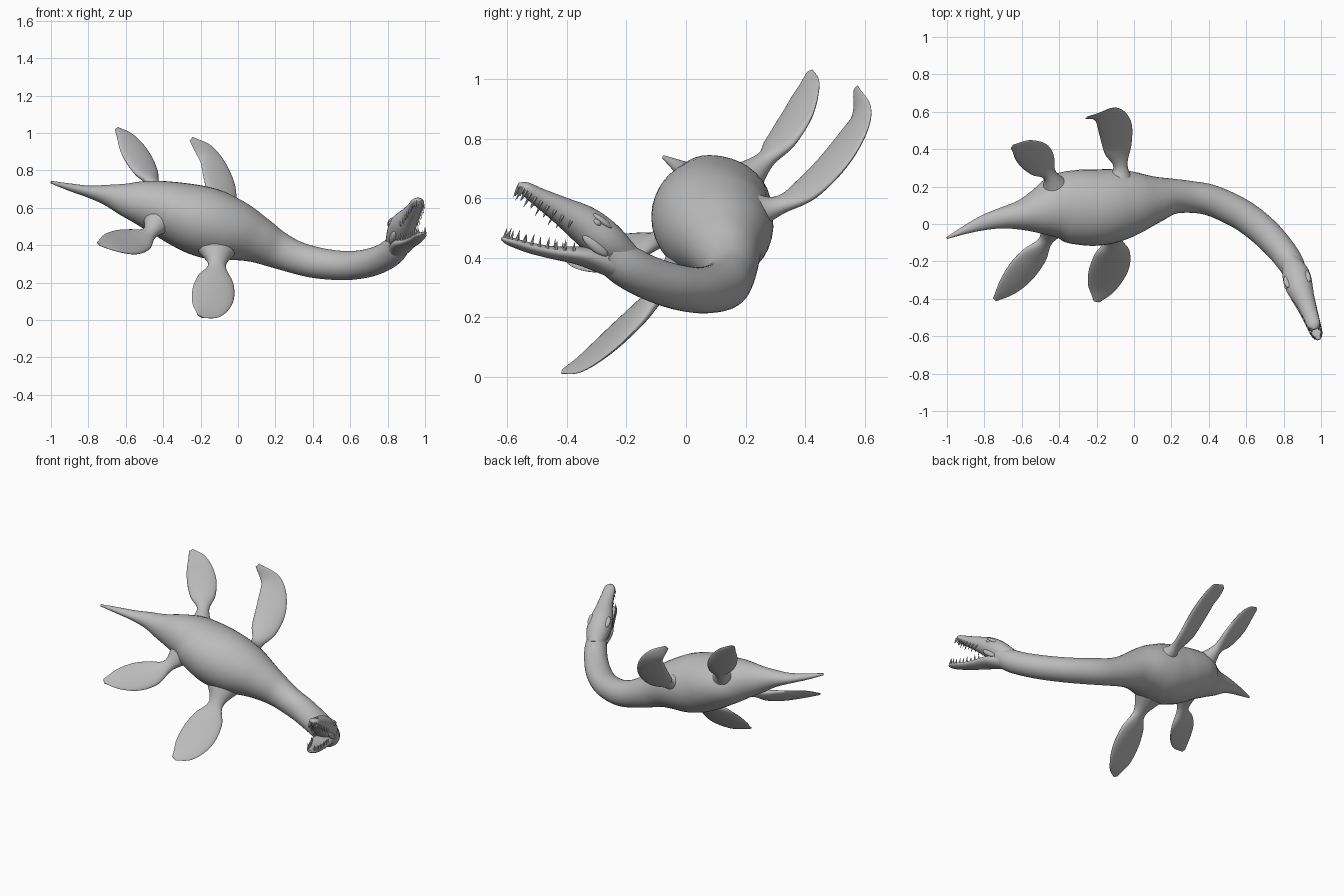
import bpy, bmesh, math
from mathutils import Vector

if "Cube" in bpy.data.objects:
    bpy.data.objects.remove(bpy.data.objects["Cube"])

skin = bpy.data.materials.new("grey skin")
skin.use_nodes = True
GREY = (0.5, 0.5, 0.5, 1)
skin.diffuse_color = GREY
skin.node_tree.nodes["Principled BSDF"].inputs["Base Color"].default_value = GREY
UP = Vector((0, 0, 1))


def finish(name, bm, smooth=60):
    bmesh.ops.recalc_face_normals(bm, faces=bm.faces)
    mesh = bpy.data.meshes.new(name)
    bm.to_mesh(mesh)
    bm.free()
    mesh.materials.append(skin)
    obj = bpy.data.objects.new(name, mesh)
    bpy.context.collection.objects.link(obj)
    bpy.ops.object.select_all(action='DESELECT')
    obj.select_set(True)
    bpy.context.view_layer.objects.active = obj
    bpy.ops.object.shade_smooth_by_angle(angle=math.radians(smooth))


def spline(rows, steps):
    """Smooth curve through rows of (x, y, z, half width, half height)."""
    rows = [Vector(r) for r in rows]
    ext = [2 * rows[0] - rows[1]] + rows + [2 * rows[-1] - rows[-2]]
    out = []
    for i in range(len(rows) - 1):
        a, b, c, d = ext[i:i + 4]
        for k in range(steps):
            t = k / steps
            out.append(0.5 * (2 * b + (c - a) * t + (2 * a - 5 * b + 4 * c - d) * t * t
                              + (3 * b - a - 3 * c + d) * t ** 3))
    return out + [rows[-1]]


def frames(rows, steps, chord=None):
    """Centre, side, up, half width and half height along the curve."""
    pts = spline(rows, steps)
    result = []
    for i, p in enumerate(pts):
        ahead, behind = pts[min(i + 1, len(pts) - 1)], pts[max(i - 1, 0)]
        tan = Vector((ahead - behind)[:3]).normalized()
        side = (chord - tan * chord.dot(tan)) if chord else tan.cross(UP)
        side.normalize()
        result.append((Vector(p[:3]), side, side.cross(tan), max(p[3], .002), max(p[4], .002)))
    return result


def loft(name, sections, sides=28):
    bm = bmesh.new()
    rings = []
    for c, side, up, w, h in sections:
        angles = [2 * math.pi * k / sides for k in range(sides)]
        rings.append([bm.verts.new(c + side * w * math.cos(a) + up * h * math.sin(a)) for a in angles])
    for r, s in zip(rings, rings[1:]):
        for k in range(sides):
            n = (k + 1) % sides
            bm.faces.new((r[k], r[n], s[n], s[k]))
    bm.faces.new(rings[0])
    bm.faces.new(rings[-1])
    finish(name, bm)


# Tail, trunk and long neck in one sweep
loft("body_and_neck", frames([
    (-1, -.075, .737, .005, .007), (-.9, -.03, .71, .023, .02), (-.8, .008, .687, .041, .032),
    (-.7, .033, .668, .057, .056), (-.6, .048, .643, .082, .09), (-.5, .068, .623, .128, .124),
    (-.4, .09, .596, .18, .15), (-.3, .09, .563, .2, .173), (-.2, .088, .53, .204, .187),
    (-.1, .1, .5, .195, .183), (0, .115, .471, .17, .159), (.1, .13, .43, .13, .127),
    (.2, .147, .38, .097, .102), (.3, .145, .338, .085, .088), (.4, .13, .31, .083, .084),
    (.5, .09, .295, .083, .08), (.6, .035, .291, .082, .077), (.7, -.045, .305, .08, .075),
    (.78, -.13, .335, .075, .073), (.835, -.205, .375, .07, .071), (.868, -.27, .42, .06, .06)], 5), 36)

# Open jaws
skull = frames([
    (.835, -.2, .4, .05, .05), (.865, -.27, .455, .073, .066), (.885, -.34, .51, .072, .064),
    (.918, -.42, .56, .052, .046), (.944, -.49, .601, .041, .032),
    (.961, -.54, .633, .034, .022), (.968, -.562, .645, .012, .008)], 6)
lower = frames([
    (.855, -.24, .375, .055, .045), (.888, -.35, .405, .066, .032), (.923, -.44, .416, .052, .022),
    (.953, -.52, .432, .041, .018), (.978, -.59, .454, .031, .014), (.988, -.618, .464, .01, .006)], 6)
loft("upper_jaw_and_skull", skull)
loft("lower_jaw", lower)


# Rows of pointed teeth
def teeth(name, sections, direction):
    bm = bmesh.new()
    for i, (c, side, up, w, h) in enumerate(sections):
        length = .038 if i % 2 else .028
        for s in (-1, 1):
            base = c + side * s * w * .82 + up * direction * h * .45
            axis = (up * direction + side * s * .12).normalized()
            made = bmesh.ops.create_cone(bm, cap_ends=True, segments=7, radius1=.0065,
                                         radius2=.0006, depth=length)["verts"]
            turn = UP.rotation_difference(axis).to_matrix()
            for v in made:
                v.co = base + axis * length * .5 + turn @ v.co
    finish(name, bm, 50)


teeth("upper_teeth", skull[16:35:2] + skull[33:34], -1)
teeth("lower_teeth", lower[9:29:2], 1)


# Eyes, brows and jaw muscles on both sides of the skull
def bump(name, section, s, out, rise, size):
    c, side, up, w, h = section
    fwd = up.cross(side)
    bm = bmesh.new()
    bmesh.ops.create_uvsphere(bm, u_segments=16, v_segments=10, radius=1)
    for v in bm.verts:
        v.co = (c + side * s * w * out + up * h * rise + fwd * v.co.x * size[0]
                + side * v.co.y * size[1] + up * v.co.z * size[2])
    finish(name, bm)


for label, s in (("left", -1), ("right", 1)):
    bump(label + "_eye", skull[11], s, .86, .3, (.016, .014, .011))
    bump(label + "_brow", skull[10], s, .7, .55, (.042, .022, .013))
    bump(label + "_jaw_muscle", skull[8], s, .7, -.62, (.055, .016, .02))

# Four paddle flippers: path from the shoulder or hip to the tip, and chord direction
WIDTHS = (1, .42, .86, 1, .74, .16)
THICKS = (.08, .032, .025, .019, .012, .004)


def flipper(name, path, chord, half):
    rows = [(*p, half * w, t) for p, w, t in zip(path, WIDTHS, THICKS)]
    loft(name, frames(rows, 7, Vector(chord)), 24)


flipper("front_right_flipper", [(-.115, .005, .385), (-.112, -.08, .295), (-.118, -.155, .215),
        (-.135, -.245, .13), (-.168, -.34, .055), (-.2, -.415, .018)], (.9, 0, -.36), .114)
flipper("rear_right_flipper", [(-.42, .01, .54), (-.47, -.085, .468), (-.53, -.165, .43),
        (-.6, -.25, .415), (-.675, -.335, .41), (-.745, -.405, .405)], (.62, -.42, -.64), .096)
flipper("front_left_flipper", [(-.075, .2, .55), (-.072, .305, .573), (-.085, .405, .63),
        (-.1, .51, .74), (-.15, .58, .865), (-.25, .57, .968)], (.9, .28, -.36), .094)
flipper("rear_left_flipper", [(-.41, .17, .635), (-.45, .26, .722), (-.49, .315, .785),
        (-.537, .367, .87), (-.593, .402, .96), (-.65, .415, 1.025)], (.88, .34, -.3), .092)
